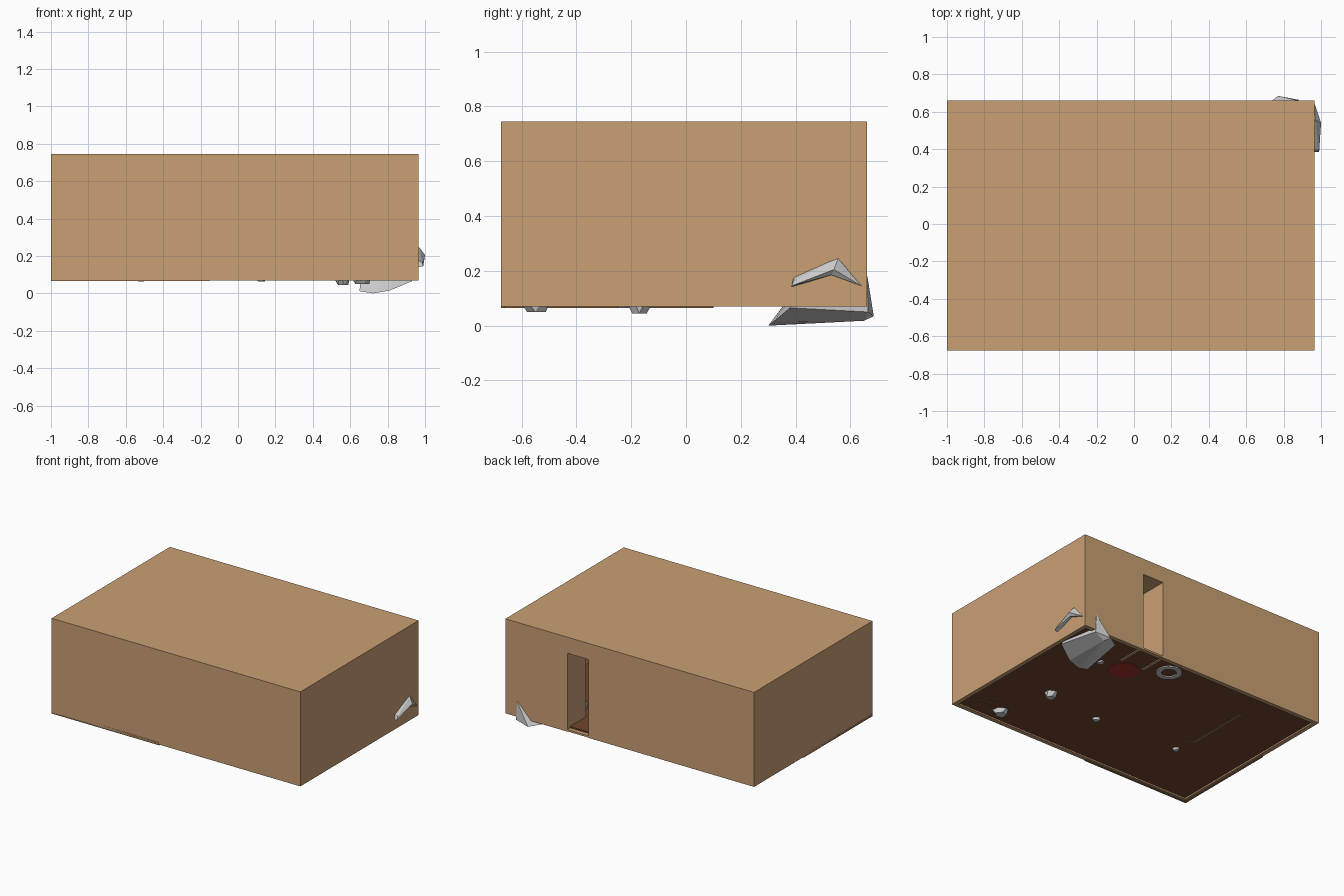
import bpy, bmesh, random
from math import cos, sin, pi
from mathutils import Vector

if "Cube" in bpy.data.objects:
    bpy.data.objects.remove(bpy.data.objects["Cube"])

random.seed(4)


def material(name, rgb):
    m = bpy.data.materials.new(name)
    m.diffuse_color = (*rgb, 1)
    m.use_nodes = True
    m.node_tree.nodes["Principled BSDF"].inputs["Base Color"].default_value = m.diffuse_color
    return m


TAN = material("plaster", (0.59, 0.35, 0.175))
BROWN = material("floor_boards", (0.16, 0.06, 0.03))
WOOD = material("wood", (0.26, 0.15, 0.07))
RED = material("red_cloth", (0.38, 0.03, 0.02))


def finish(bm, name, mat=None):
    bmesh.ops.recalc_face_normals(bm, faces=bm.faces)
    me = bpy.data.meshes.new(name)
    bm.to_mesh(me)
    bm.free()
    ob = bpy.data.objects.new(name, me)
    bpy.context.collection.objects.link(ob)
    if mat:
        me.materials.append(mat)
    return ob


def box(name, x0, x1, y0, y1, z0, z1, mat=None):
    bm = bmesh.new()
    bmesh.ops.create_cube(bm, size=1)
    for v in bm.verts:
        v.co = Vector((x1 if v.co.x > 0 else x0, y1 if v.co.y > 0 else y0, z1 if v.co.z > 0 else z0))
    return finish(bm, name, mat)


def hull(name, points):
    bm = bmesh.new()
    for p in points:
        bm.verts.new(p)
    res = bmesh.ops.convex_hull(bm, input=bm.verts)
    loose = [v for v in bm.verts if not v.link_faces]
    bmesh.ops.delete(bm, geom=loose, context='VERTS')
    return finish(bm, name)


def stone(name, x, y, z0, z1, r):
    pts = []
    for k, s in enumerate((0.6, 1.0, 0.5)):
        for i in range(5):
            a = 2 * pi * (i + k / 2) / 5
            q = r * s * random.uniform(0.75, 1.1)
            pts.append((x + q * cos(a), y + q * sin(a), z0 + (z1 - z0) * k / 2))
    return hull(name, pts)


def disc(name, x, y, z0, z1, r, mat=None, n=16, sy=1.0):
    bm = bmesh.new()
    bmesh.ops.create_cone(bm, cap_ends=True, segments=n, radius1=r, radius2=r, depth=z1 - z0)
    for v in bm.verts:
        v.co = Vector((x + v.co.x, y + v.co.y * sy, (z0 + z1) / 2 + v.co.z))
    return finish(bm, name, mat)


# room shell
X0, X1, Y0, Y1, Z0, Z1, T = -1.0, 0.965, -0.675, 0.66, 0.07, 0.745, 0.03
DX0, DX1, DZ = 0.31, 0.476, 0.63


def shell():
    bm = bmesh.new()

    def ring(x0, x1, y0, y1, z):
        return [bm.verts.new(p) for p in ((x0, y0, z), (x1, y0, z), (x1, y1, z), (x0, y1, z))]
    ob, ib = ring(X0, X1, Y0, Y1, Z0), ring(X0 + T, X1 - T, Y0 + T, Y1 - T, Z0)
    ot, it = ring(X0, X1, Y0, Y1, Z1), ring(X0 + T, X1 - T, Y0 + T, Y1 - T, Z1 - T)
    bm.faces.new(ot)
    bm.faces.new(it)
    door = [[bm.verts.new((x, y, z)) for x, z in ((DX1, Z0), (DX1, DZ), (DX0, DZ), (DX0, Z0))]
            for y in (Y1, Y1 - T)]
    for bot, top, d in ((ob, ot, door[0]), (ib, it, door[1])):
        for i in (0, 1, 3):
            j = (i + 1) % 4
            bm.faces.new((bot[i], bot[j], top[j], top[i]))
        bm.faces.new((bot[2], *d, bot[3], top[3], top[2]))
    for i in (0, 1, 3):
        j = (i + 1) % 4
        bm.faces.new((ob[i], ob[j], ib[j], ib[i]))
    bm.faces.new((ob[2], door[0][0], door[1][0], ib[2]))
    bm.faces.new((ob[3], door[0][3], door[1][3], ib[3]))
    for i in range(3):
        bm.faces.new((door[0][i], door[0][i + 1], door[1][i + 1], door[1][i]))
    return finish(bm, "room_walls_and_ceiling", TAN)


shell()
box("floor", X0 + T, X1 - T, Y0 + T, Y1 - T, 0.08, 0.095, BROWN)
box("threshold", DX0, DX1, Y1 - T, Y1, 0.072, 0.085, TAN)

# skirting strips just below the walls
box("front_skirting", X0, -0.15, Y0, Y0 + 0.015, 0.065, 0.09, WOOD)
box("left_skirting", X0, X0 + 0.015, Y0, 0.1, 0.065, 0.09, WOOD)

# doorway passage
for side, x in (("left", DX0 - 0.018), ("right", DX1)):
    box(side + "_door_lining", x, x + 0.018, 0.45, Y1 - T, 0.073, DZ + 0.018, TAN)
box("top_door_lining", DX0, DX1, 0.45, Y1 - T, DZ, DZ + 0.018, TAN)

# large broken boulder in the back right corner
hull("corner_boulder", [
    (0.72, 0.30, 0.0), (0.65, 0.31, 0.012), (0.81, 0.32, 0.015), (0.93, 0.38, 0.065),
    (0.80, 0.65, 0.018), (0.77, 0.685, 0.035), (0.88, 0.664, 0.05), (0.87, 0.662, 0.18),
    (0.66, 0.60, 0.06), (0.66, 0.42, 0.16), (0.75, 0.52, 0.26), (0.90, 0.50, 0.26)])
for side, pts in (
        ("front", ((0.95, 0.385, 0.14), (0.95, 0.395, 0.185), (0.99, 0.385, 0.145), (0.985, 0.395, 0.165))),
        ("back", ((0.95, 0.64, 0.145), (0.967, 0.64, 0.145), (0.95, 0.63, 0.16)))):
    hull(side + "_boulder_spur", [*pts, (0.95, 0.555, 0.245), (0.97, 0.555, 0.245),
                                  (1.0, 0.54, 0.205), (0.985, 0.53, 0.185), (0.95, 0.53, 0.19)])

# scattered stones, some poking through the floor
for i, s in enumerate(((0.56, -0.17, 0.045, 0.17, 0.06), (0.66, -0.55, 0.05, 0.16, 0.065),
                       (0.125, -0.23, 0.064, 0.13, 0.035), (-0.52, -0.195, 0.064, 0.13, 0.035),
                       (0.57, 0.35, 0.07, 0.16, 0.04))):
    stone(f"stone_{i + 1}", *s)
for i, y in enumerate((-0.53, -0.47)):
    box(f"loose_plank_{i + 1}", 0.76, 0.84, y, y + 0.012, 0.075, 0.12, WOOD)

# round rug and ring-shaped stone base
disc("red_rug", 0.39, 0.36, 0.077, 0.1, 0.1, RED)
bm = bmesh.new()
rings = [[bm.verts.new((0.15 + r * cos(i * pi / 8), 0.53 + r * sin(i * pi / 8), z)) for i in range(16)]
         for r, z in ((0.085, 0.072), (0.085, 0.13), (0.05, 0.13), (0.05, 0.072))]
for k in range(4):
    a, b = rings[k], rings[(k + 1) % 4]
    for i in range(16):
        j = (i + 1) % 16
        bm.faces.new((a[i], a[j], b[j], b[i]))
finish(bm, "stone_ring")

# low wooden partition and storage chest in the left half
box("partition_long", -0.56, -0.54, -0.06, 0.42, 0.078, 0.24, WOOD)
box("partition_end", -0.56, -0.50, -0.06, -0.045, 0.078, 0.24, WOOD)
chest = box("chest", -0.1, 0.1, -0.14, 0.14, 0.082, 0.25, WOOD)
chest.location = (-0.72, 0.42, 0)
chest.rotation_euler = (0, 0, -0.3)
